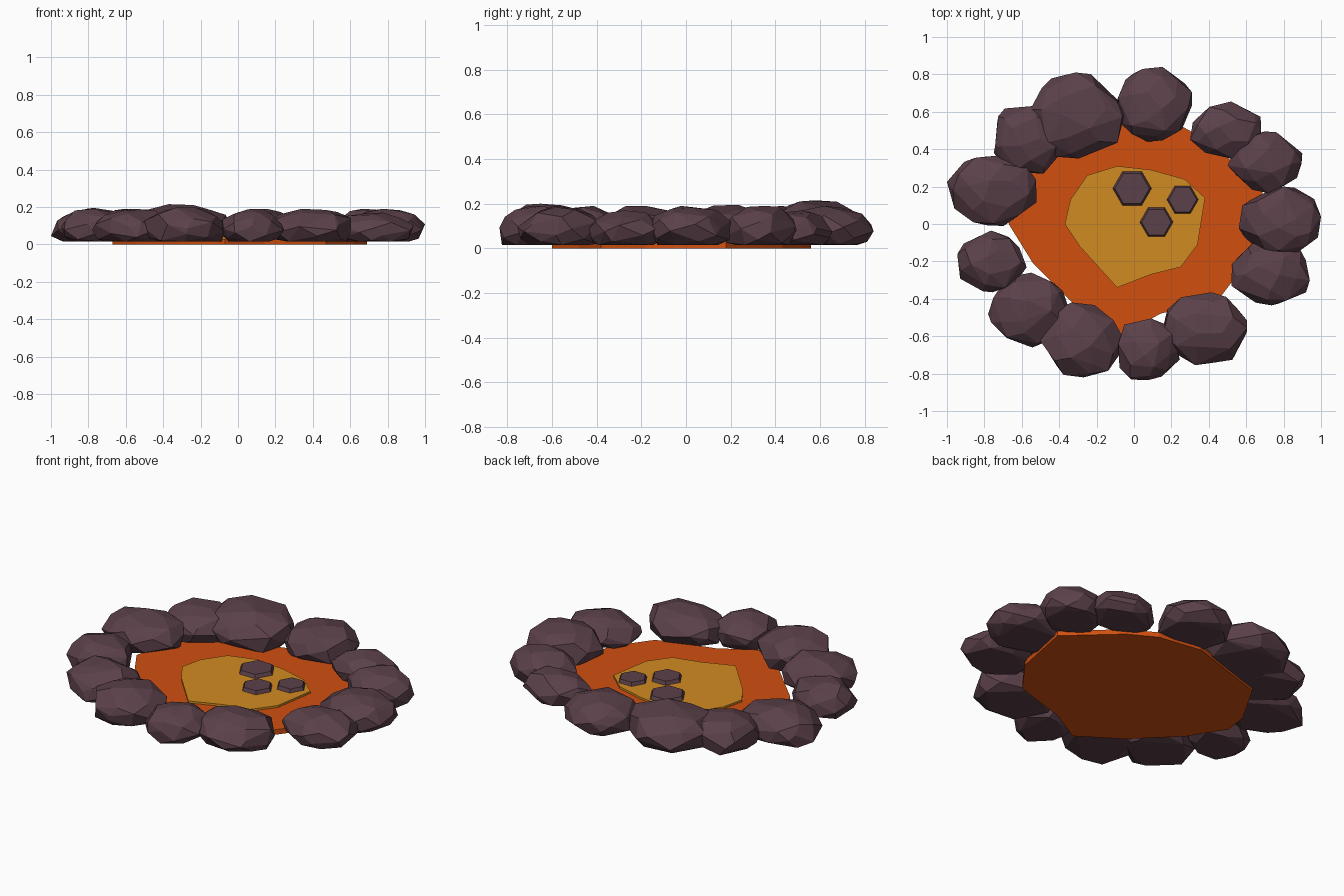
import bpy, bmesh, math, random
from mathutils import Vector

random.seed(7)

default_cube = bpy.data.objects.get("Cube")
if default_cube:
    bpy.data.objects.remove(default_cube, do_unlink=True)


def make_material(name, color):
    mat = bpy.data.materials.new(name)
    mat.use_nodes = True
    rgba = (*color, 1.0)
    mat.diffuse_color = rgba
    mat.node_tree.nodes["Principled BSDF"].inputs["Base Color"].default_value = rgba
    return mat


stone = make_material("dark_stone", (0.105, 0.052, 0.068))
orange = make_material("molten_orange", (0.64, 0.08, 0.005))
gold = make_material("molten_gold", (0.64, 0.26, 0.016))


def finish(bm, name, mat):
    bmesh.ops.recalc_face_normals(bm, faces=bm.faces[:])
    mesh = bpy.data.meshes.new(name)
    bm.to_mesh(mesh)
    bm.free()
    mesh.materials.append(mat)
    obj = bpy.data.objects.new(name, mesh)
    bpy.context.collection.objects.link(obj)


def slab(name, outline, bottom, top, mat, centre=Vector((0, 0)), taper=1.0):
    """Extrude a flat outline into a thin slab, narrowing the top about its centre."""
    bm = bmesh.new()
    face = bm.faces.new([bm.verts.new((x, y, bottom)) for x, y in outline])
    extruded = bmesh.ops.extrude_face_region(bm, geom=[face], use_keep_orig=True)["geom"]
    for item in extruded:
        if isinstance(item, bmesh.types.BMVert):
            flat = centre + (item.co.xy - centre) * taper
            item.co = (flat.x, flat.y, top)
    finish(bm, name, mat)


def rock(name, x, y, half_x, half_y, top, base=0.015, count=38):
    """Faceted boulder: hull of jittered sphere points with a flattened base."""
    bm = bmesh.new()
    golden_angle = math.pi * (3 - math.sqrt(5))
    turn = random.uniform(0, math.tau)
    for i in range(count):
        z = 1 - 2 * (i + 0.5) / count
        ring = math.sqrt(1 - z * z)
        angle = turn + i * golden_angle + random.uniform(-0.3, 0.3)
        p = Vector((ring * math.cos(angle), ring * math.sin(angle), z))
        p *= random.uniform(0.92, 1.06)
        p.z = min(max(p.z, -0.55), 0.95)
        bm.verts.new(p)
    hull = bmesh.ops.convex_hull(bm, input=bm.verts[:])
    inside = {v for v in hull["geom_interior"] + hull["geom_unused"]
              if isinstance(v, bmesh.types.BMVert)}
    bmesh.ops.delete(bm, geom=list(inside), context="VERTS")
    bmesh.ops.dissolve_limit(bm, angle_limit=math.radians(9),
                             verts=bm.verts[:], edges=bm.edges[:])
    # Size the boulder for its place in the ring
    limits = ((x - half_x, x + half_x), (y - half_y, y + half_y), (base, top))
    for axis, (low, high) in enumerate(limits):
        values = [v.co[axis] for v in bm.verts]
        start, span = min(values), max(values) - min(values)
        for v in bm.verts:
            v.co[axis] = low + (v.co[axis] - start) / span * (high - low)
    finish(bm, name, stone)


# Molten pool and its brighter centre
pool_outline = [(-.67, 0), (-.54, -.21), (-.31, -.44), (-.07, -.6), (.14, -.48),
                (.25, -.45), (.47, -.38), (.62, -.18), (.69, .18), (.42, .43),
                (.26, .52), (0, .56), (-.5, .4), (-.65, .14)]
slab("molten_pool", pool_outline, 0, 0.03, orange)

centre_outline = [(-.37, 0), (-.29, -.12), (-.09, -.34), (.09, -.27), (.25, -.23),
                  (.34, -.11), (.38, .14), (.27, .24), (.09, .29), (-.09, .31),
                  (-.25, .26), (-.34, .13)]
slab("pool_centre", centre_outline, 0.03, 0.042, gold)

# Hexagonal stones resting on the pool, corners pointing along x
for i, (x, y, radius) in enumerate([(-.01, .19, .105), (.26, .13, .085), (.12, .01, .09)]):
    corners = [(x + radius * math.cos(k * math.tau / 6),
                y + radius * math.sin(k * math.tau / 6)) for k in range(6)]
    slab(f"hex_stone_{i + 1}", corners, 0.04, 0.062, stone, Vector((x, y)), 0.88)

# Ring of boulders: centre x, centre y, half width, half depth, top height
boulders = [(-.76, .18, .24, .19, .195), (-.56, .45, .19, .18, .19),
            (-.31, .58, .26, .23, .215), (.11, .64, .2, .2, .19),
            (.49, .5, .19, .155, .17), (.7, .33, .2, .165, .19),
            (.78, .02, .22, .18, .19), (.73, -.27, .21, .165, .17),
            (.38, -.56, .225, .195, .19), (.08, -.67, .165, .165, .19),
            (-.28, -.62, .22, .2, .2), (-.56, -.46, .22, .2, .19),
            (-.76, -.2, .185, .165, .19)]
for i, values in enumerate(boulders):
    rock(f"boulder_{i + 1}", *values)
